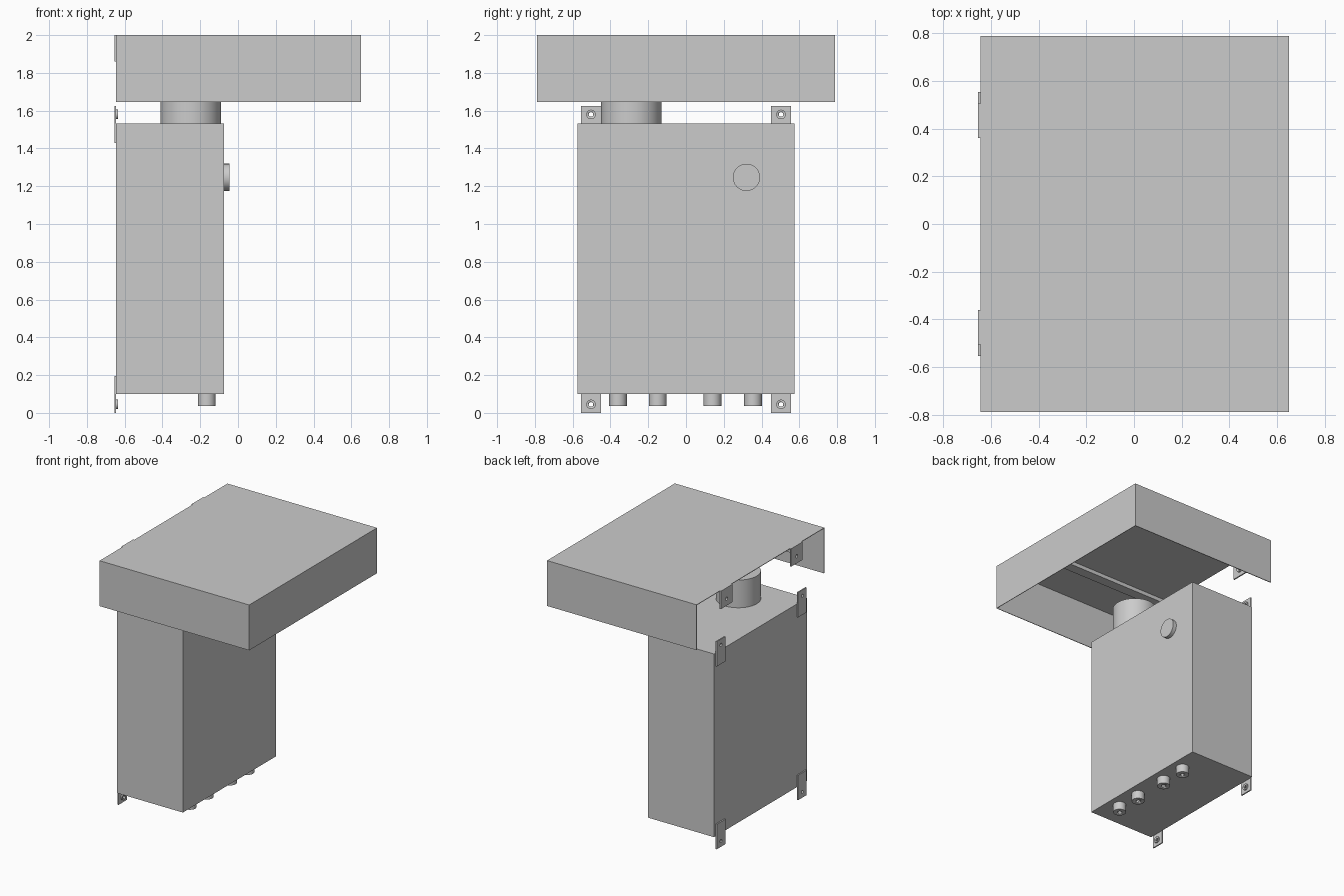
import bpy, bmesh
from math import radians, pi
from mathutils import Matrix

cube = bpy.data.objects.get("Cube")
if cube:
    bpy.data.objects.remove(cube, do_unlink=True)

grey = bpy.data.materials.new("light_grey_metal")
grey.use_nodes = True
COLOR = (0.6, 0.6, 0.6, 1)
grey.diffuse_color = COLOR
grey.node_tree.nodes["Principled BSDF"].inputs["Base Color"].default_value = COLOR


def finish(name, bm, smooth=False):
    mesh = bpy.data.meshes.new(name)
    bmesh.ops.recalc_face_normals(bm, faces=bm.faces)
    bm.to_mesh(mesh)
    bm.free()
    obj = bpy.data.objects.new(name, mesh)
    bpy.context.collection.objects.link(obj)
    mesh.materials.append(grey)
    bpy.ops.object.select_all(action="DESELECT")
    obj.select_set(True)
    bpy.context.view_layer.objects.active = obj
    if smooth:
        bpy.ops.object.shade_smooth_by_angle(angle=radians(35))
    return obj


def box_mesh(x, y, z):
    bm = bmesh.new()
    bmesh.ops.create_cube(bm, size=1)
    for v in bm.verts:
        v.co = [r[0] + (c + 0.5) * (r[1] - r[0]) for c, r in zip(v.co, (x, y, z))]
    return bm


def box(name, x, y, z):
    return finish(name, box_mesh(x, y, z))


def cylinder(name, center, radius, depth, axis="Z", sides=48):
    turn = Matrix.Rotation(pi / 2, 4, "Y") if axis == "X" else Matrix()
    bm = bmesh.new()
    bmesh.ops.create_cone(bm, cap_ends=True, segments=sides, radius1=radius, radius2=radius,
                          depth=depth, matrix=Matrix.Translation(center) @ turn)
    return finish(name, bm, True)


def drill(obj, center, radius, depth, axis):
    cutter = cylinder("cutter", center, radius, depth, axis, 24)
    cutter.hide_render = True
    bpy.context.view_layer.objects.active = obj
    mod = obj.modifiers.new("hole", "BOOLEAN")
    mod.object = cutter
    mod.solver = "EXACT"
    bpy.ops.object.modifier_apply(modifier=mod.name)
    bpy.data.objects.remove(cutter, do_unlink=True)


def bracket(name, y, z, hole):
    # Mounting tab with a drilled boss on its inner side
    plate = box(name, (-0.655, -0.645), y, z)
    drill(plate, (-0.65, *hole), 0.012, 0.1, "X")
    boss = cylinder(name + "_boss", (-0.64, *hole), 0.025, 0.012, "X", 32)
    drill(boss, (-0.64, *hole), 0.012, 0.1, "X")


# Cabinet
box("cabinet", (-0.645, -0.075), (-0.575, 0.575), (0.1, 1.533))

# Hood: sheet metal shell, open below and at the wall side
bm = box_mesh((-0.645, 0.65), (-0.79, 0.79), (1.645, 2.0))
bm.normal_update()
open_faces = [f for f in bm.faces if f.normal.z < -0.9 or f.normal.x < -0.9]
bmesh.ops.delete(bm, geom=open_faces, context="FACES")
bm.normal_update()
mesh = bpy.data.meshes.new("hood")
bm.to_mesh(mesh)
bm.free()
mesh.materials.append(grey)
hood = bpy.data.objects.new("hood", mesh)
bpy.context.collection.objects.link(hood)
sheet = hood.modifiers.new("sheet", "SOLIDIFY")
sheet.thickness = 0.006
sheet.offset = -1

# Shallow stiffener under the hood top
box("hood_stiffener", (-0.64, 0.645), (-0.45, -0.37), (1.965, 1.995))

# Exhaust outlet and side knob
cylinder("outlet_pipe", (-0.25, -0.29, 1.64), 0.16, 0.22, sides=64)
cylinder("side_knob", (-0.06, 0.32, 1.247), 0.072, 0.03, "X")

# Cable glands under the cabinet
for i, y in enumerate((-0.36, -0.15, 0.14, 0.355)):
    gland = cylinder(f"cable_gland_{i + 1}", (-0.165, y, 0.07), 0.047, 0.066, sides=32)
    drill(gland, (-0.165, y, 0.035), 0.016, 0.1, "Z")

# Mounting tabs, mirrored front to back
for side, end in ((-1, "front"), (1, "back")):
    span = sorted((side * 0.45, side * 0.555))
    bracket(f"upper_tab_{end}", span, (1.43, 1.625), (side * 0.503, 1.58))
    bracket(f"lower_tab_{end}", span, (0.005, 0.2), (side * 0.503, 0.05))
    span = sorted((side * 0.362, side * 0.505))
    bracket(f"hood_tab_{end}", span, (1.86, 2.0), (side * 0.434, 1.915))

# Rest the lowest tabs on the ground
for obj in bpy.context.collection.objects:
    if obj.name.startswith("lower_tab"):
        obj.location.z -= 0.005
